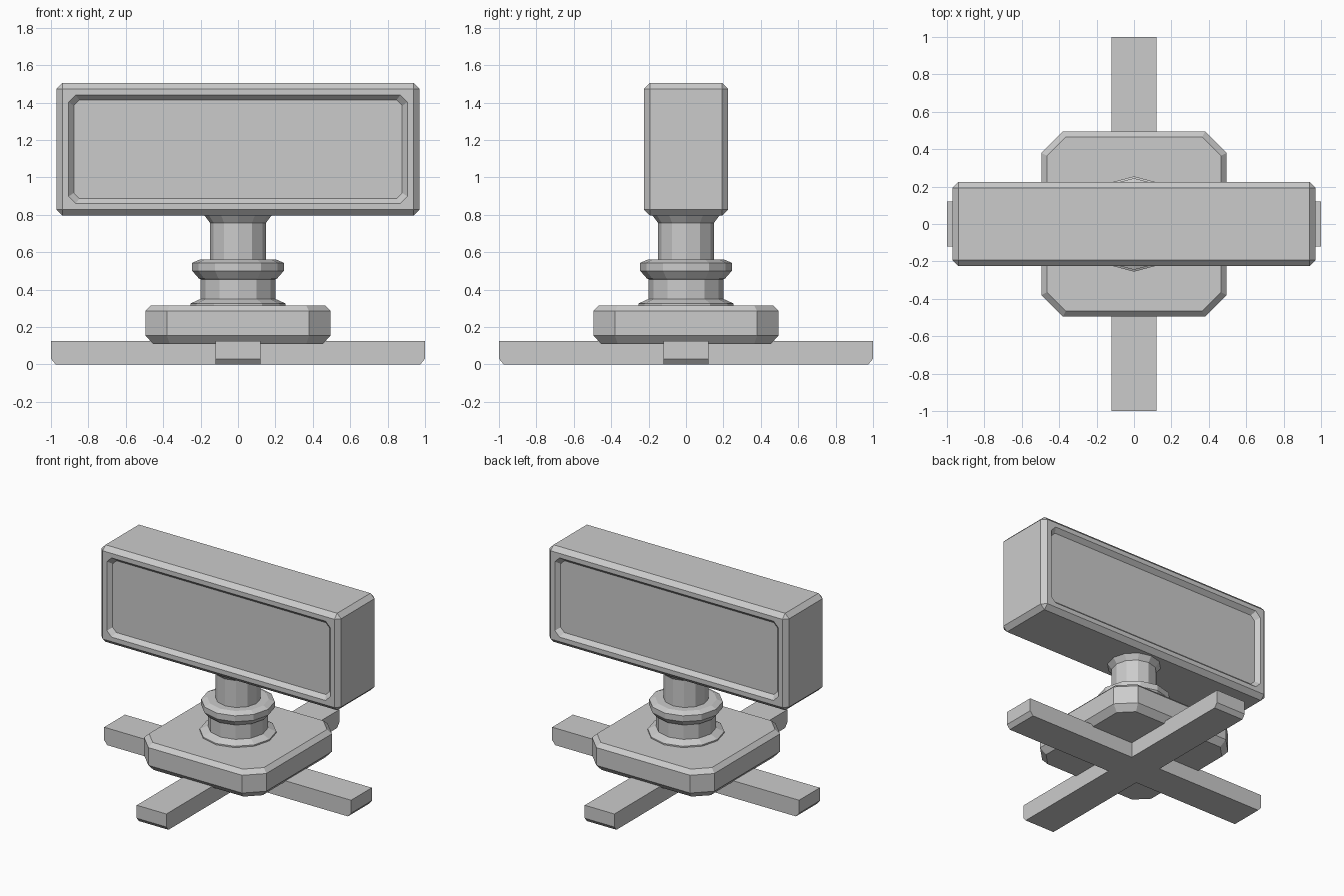
import bpy
import bmesh
import math
from mathutils import Matrix, Vector

cube = bpy.data.objects.get("Cube")
if cube:
    bpy.data.objects.remove(cube, do_unlink=True)

GREY = (0.6, 0.6, 0.6, 1.0)
mat = bpy.data.materials.new("plain grey")
mat.use_nodes = True
mat.diffuse_color = GREY
mat.node_tree.nodes["Principled BSDF"].inputs["Base Color"].default_value = GREY


def loft(name, sections, matrix=Matrix()):
    """Skin a stack of (outline, height) sections and cap both ends."""
    bm = bmesh.new()
    rings = [[bm.verts.new((x, y, z)) for x, y in outline] for outline, z in sections]
    for low, high in zip(rings, rings[1:]):
        for i in range(len(low)):
            j = (i + 1) % len(low)
            bm.faces.new((low[i], low[j], high[j], high[i]))
    bm.faces.new(rings[0][::-1])
    bm.faces.new(rings[-1])
    bmesh.ops.remove_doubles(bm, verts=bm.verts, dist=0.0001)
    bmesh.ops.recalc_face_normals(bm, faces=bm.faces)
    bm.transform(matrix)
    mesh = bpy.data.meshes.new(name)
    bm.to_mesh(mesh)
    bm.free()
    mesh.materials.append(mat)
    obj = bpy.data.objects.new(name, mesh)
    bpy.context.collection.objects.link(obj)
    return obj


def cut_rect(a, b, cut):
    """Rectangle of half sizes a and b with its corners cut off."""
    return [(a, cut - b), (a, b - cut), (a - cut, b), (cut - a, b),
            (-a, b - cut), (-a, cut - b), (cut - a, -b), (a - cut, -b)]


def circle(radius, sides=12):
    return [(radius * math.cos(math.tau * i / sides),
             radius * math.sin(math.tau * i / sides)) for i in range(sides)]


def cross(length, w):
    """Plus-shaped outline with four equal arms."""
    points = []
    for k in range(4):
        turn = Matrix.Rotation(k * math.pi / 2, 2)
        points += [tuple(turn @ Vector(p)) for p in ((length, -w), (length, w), (w, w))]
    return points


# Crossed feet, undercut at the tips
loft("crossed_feet", [(cross(0.975, 0.12), 0), (cross(1, 0.12), 0.03),
                      (cross(1, 0.12), 0.125)])

# Chamfered base block
loft("base_block", [(cut_rect(0.455, 0.455, 0.09), 0.11),
                    (cut_rect(0.495, 0.495, 0.115), 0.155),
                    (cut_rect(0.495, 0.495, 0.115), 0.285),
                    (cut_rect(0.465, 0.465, 0.1), 0.315)])

# Turned column with a skirt, a collar and a flared top
column = [(0.255, 0.31), (0.255, 0.325), (0.2, 0.35), (0.2, 0.455), (0.21, 0.46),
          (0.245, 0.5), (0.245, 0.543), (0.205, 0.56), (0.15, 0.56),
          (0.15, 0.757), (0.18, 0.797)]
loft("column", [(circle(r), z) for r, z in column])

# Head: bevelled box with a recessed panel on the front and the back
W, H, D, BEVEL = 0.97, 0.355, 0.225, 0.032
half = [(0.092, 0.03, D - 0.03),      # panel edge: inset, corner cut, depth
        (0.065, 0.038, D),            # recess rim
        (BEVEL, 0, D),                # face edge
        (0, BEVEL, D - BEVEL)]        # side edge
layers = [(i, c, -d) for i, c, d in half] + [(i, c, d) for i, c, d in reversed(half)]
stand = Matrix.Translation((0, 0, 1.15)) @ Matrix.Rotation(math.pi / 2, 4, 'X')
loft("head", [(cut_rect(W - i, H - i, c), d) for i, c, d in layers], stand)
